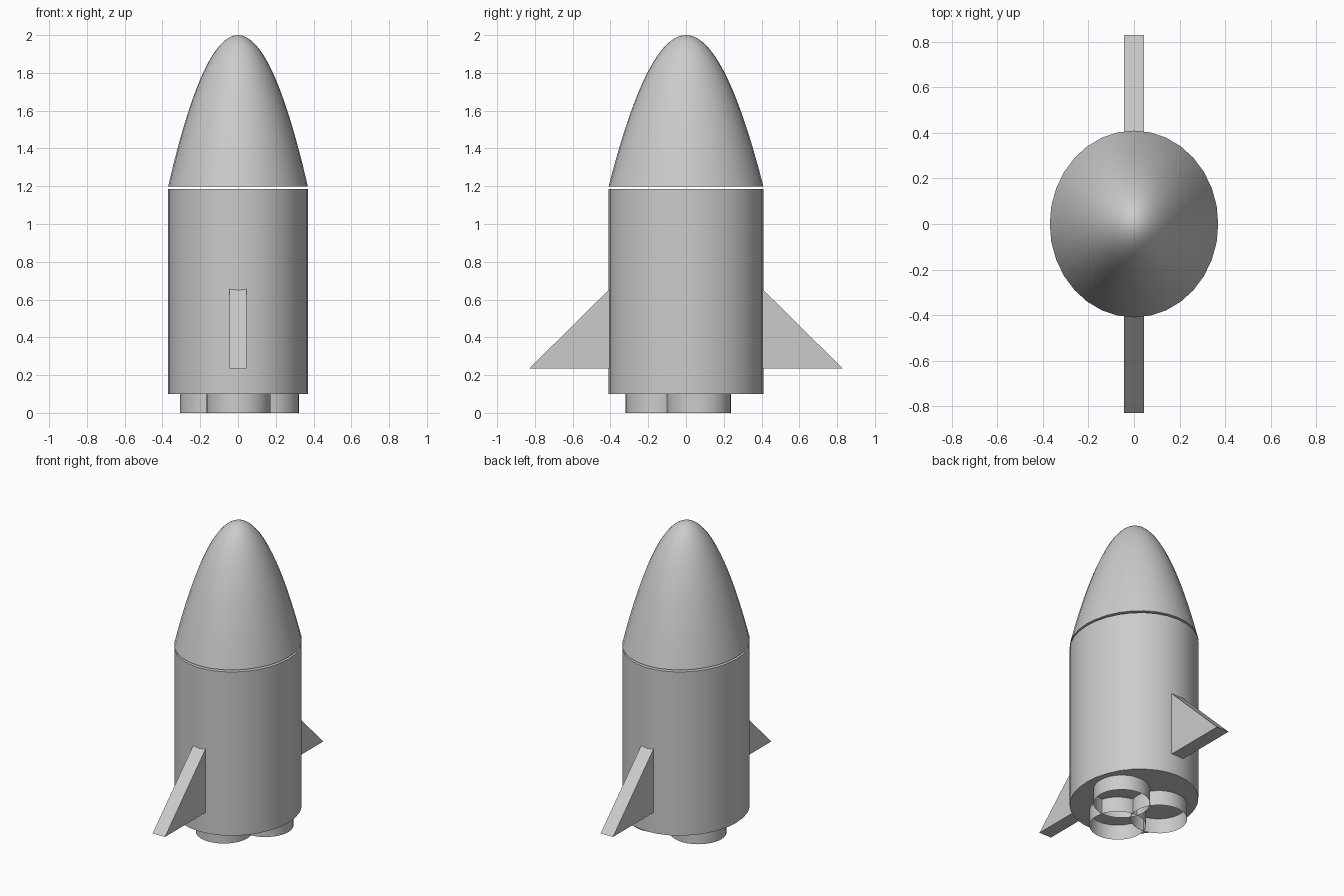
import bpy, bmesh, math

cube = bpy.data.objects.get("Cube")
if cube:
    bpy.data.objects.remove(cube)

RX, RY, SIDES = 0.37, 0.41, 32
grey = bpy.data.materials.new("light grey")
grey.use_nodes = True
colour = (0.6, 0.6, 0.6, 1)
grey.diffuse_color = colour
grey.node_tree.nodes["Principled BSDF"].inputs["Base Color"].default_value = colour


def finish(name, bm, smooth=True):
    bmesh.ops.recalc_face_normals(bm, faces=bm.faces)
    mesh = bpy.data.meshes.new(name)
    bm.to_mesh(mesh)
    bm.free()
    obj = bpy.data.objects.new(name, mesh)
    bpy.context.collection.objects.link(obj)
    mesh.materials.append(grey)
    if smooth:
        bpy.ops.object.select_all(action="DESELECT")
        bpy.context.view_layer.objects.active = obj
        obj.select_set(True)
        bpy.ops.object.shade_smooth_by_angle(angle=math.radians(35))
    return obj


def loft(name, rings, centre=(0, 0), tip=None, caps=True):
    """Skin elliptical rings given as (rx, ry, z), with an optional tip height."""
    bm = bmesh.new()
    loops = []
    for rx, ry, z in rings:
        angles = [math.tau * i / SIDES for i in range(SIDES)]
        loops.append([bm.verts.new((centre[0] + rx * math.cos(a),
                                    centre[1] + ry * math.sin(a), z)) for a in angles])
    for low, high in zip(loops, loops[1:]):
        for i in range(SIDES):
            j = (i + 1) % SIDES
            bm.faces.new((low[i], low[j], high[j], high[i]))
    if caps:
        bm.faces.new(loops[0][::-1])
    if tip is not None:
        top = bm.verts.new((0, 0, tip))
        for i in range(SIDES):
            bm.faces.new((loops[-1][i], loops[-1][(i + 1) % SIDES], top))
    elif caps:
        bm.faces.new(loops[-1])
    return finish(name, bm)


# Oval hull
loft("hull", [(RX, RY, 0.10), (RX, RY, 1.185)])

# Parabolic nose, held just clear of the hull
STEPS = 24
nose = []
for k in range(STEPS):
    s = 1 - k / STEPS
    nose.append((RX * s, RY * s, 2 - 0.802 * s * s))
loft("nose_cone", nose, tip=2)

# Three overlapping open engine tubes
tubes = {"front": (0.003, -0.15), "left": (0.153, 0.068), "right": (-0.138, 0.068)}
for side, centre in tubes.items():
    loft(side + "_engine_tube", [(0.17, 0.17, 0), (0.17, 0.17, 0.11)], centre, caps=False)

# Triangular fins at front and back, rooted inside the hull
for side, sign in (("front", -1), ("back", 1)):
    bm = bmesh.new()
    outline = [(0.38, 0.235), (0.83, 0.235), (0.38, 0.68)]
    face = bm.faces.new([bm.verts.new((-0.045, sign * y, z)) for y, z in outline])
    moved = bmesh.ops.extrude_face_region(bm, geom=[face])["geom"]
    bmesh.ops.translate(bm, vec=(0.09, 0, 0),
                        verts=[g for g in moved if isinstance(g, bmesh.types.BMVert)])
    finish(side + "_fin", bm, smooth=False)
